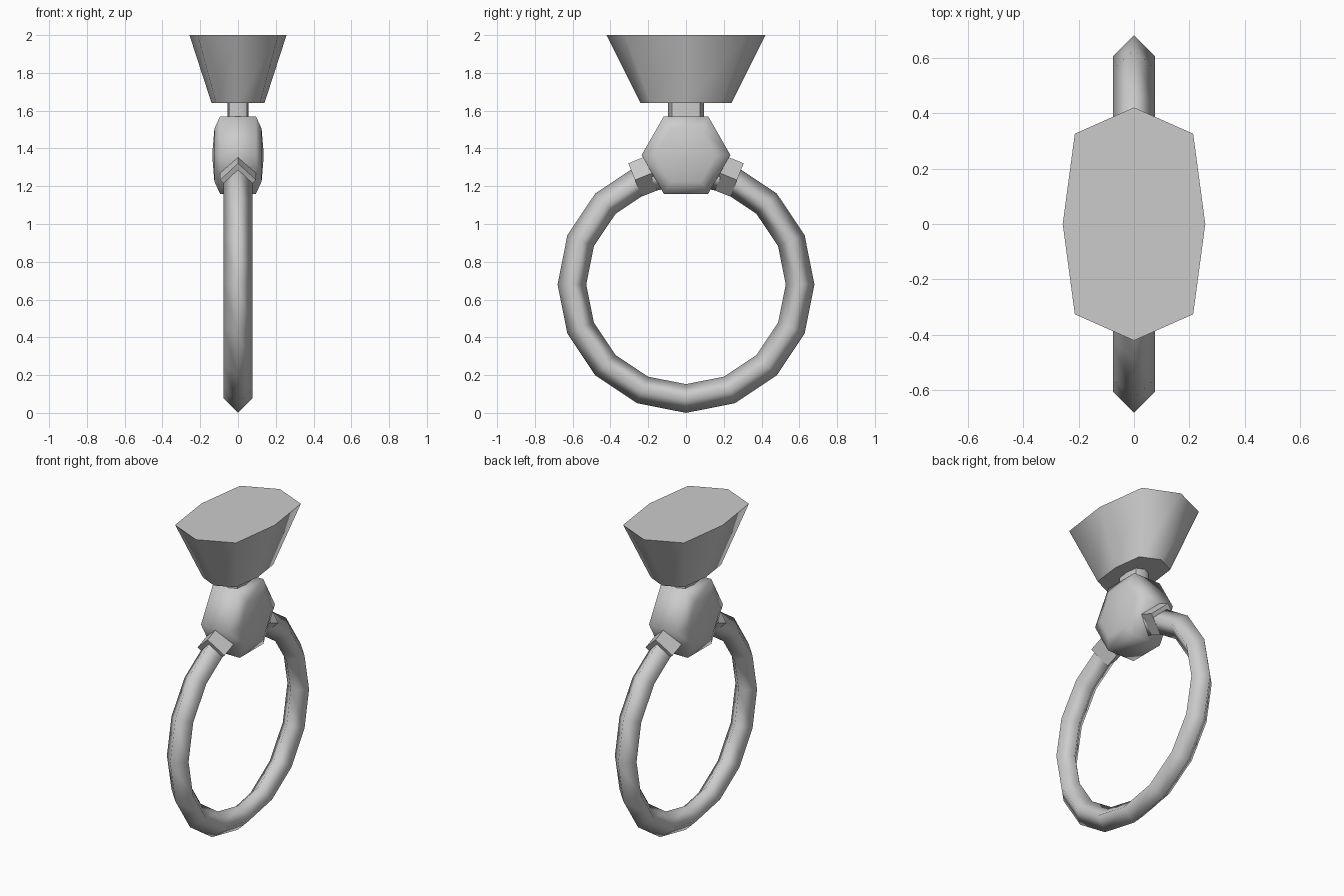
import bpy, bmesh, math
from mathutils import Vector

if "Cube" in bpy.data.objects:
    bpy.data.objects.remove(bpy.data.objects["Cube"])

metal = bpy.data.materials.new("plain_grey")
metal.diffuse_color = (0.6, 0.6, 0.6, 1)
metal.use_nodes = True
metal.node_tree.nodes["Principled BSDF"].inputs["Base Color"].default_value = metal.diffuse_color


def loft(name, rings, closed=False, angle=50):
    """Skin matching rings of points; cap the ends unless the loop is closed."""
    bm = bmesh.new()
    vs = [[bm.verts.new(p) for p in r] for r in rings]
    pairs = list(zip(vs, vs[1:]))
    if closed:
        pairs.append((vs[-1], vs[0]))
    else:
        bm.faces.new(vs[0])
        bm.faces.new(vs[-1])
    n = len(vs[0])
    for a, b in pairs:
        for i in range(n):
            j = (i + 1) % n
            bm.faces.new((a[i], a[j], b[j], b[i]))
    bmesh.ops.recalc_face_normals(bm, faces=bm.faces)
    me = bpy.data.meshes.new(name)
    bm.to_mesh(me)
    bm.free()
    me.materials.append(metal)
    ob = bpy.data.objects.new(name, me)
    bpy.context.collection.objects.link(ob)
    bpy.ops.object.select_all(action='DESELECT')
    ob.select_set(True)
    bpy.context.view_layer.objects.active = ob
    bpy.ops.object.shade_smooth_by_angle(angle=math.radians(angle))
    return ob


def diamond(centre, radial, r):
    """Four-sided cross-section across the band."""
    x = Vector((1, 0, 0))
    return [centre + radial * r, centre + x * r, centre - radial * r, centre - x * r]


# Band: 16 segments with a diamond section
R, r, hub = 0.604, 0.076, Vector((0, 0, 0.68))
rings = []
for i in range(16):
    a = i * math.tau / 16
    d = Vector((0, math.cos(a), math.sin(a)))
    rings.append(diamond(hub + d * R, d, r))
loft("band", rings, closed=True, angle=120)

# Cuffs where the band meets the head
for name, s in (("front_cuff", -1), ("back_cuff", 1)):
    a = math.radians(68)
    d = Vector((0, s * math.cos(a), math.sin(a)))
    t = Vector((0, -s * math.sin(a), math.cos(a)))
    c = Vector((0, s * 0.27, 1.233))
    loft(name, [diamond(c, d, 0.095), diamond(c + t * 0.14, d, 0.095)])

# Head: hexagonal drum with domed sides
def hexagon(x, k):
    return [(x, 0.235 * k * math.cos(i * math.pi / 3),
             1.365 + 0.237 * k * math.sin(i * math.pi / 3)) for i in range(6)]

loft("head", [hexagon(x, k) for x, k in
              ((-0.135, 0.1), (-0.125, 0.68), (-0.095, 1),
               (0.095, 1), (0.125, 0.68), (0.135, 0.1))], angle=80)


# Eight-sided outline shared by neck and stone
def octagon(z, sx, sy):
    pts = [(1, 0), (0.83, 0.775), (0, 1), (-0.83, 0.775),
           (-1, 0), (-0.83, -0.775), (0, -1), (0.83, -0.775)]
    return [(x * sx, y * sy, z) for x, y in pts]

loft("neck", [octagon(1.54, 0.056, 0.095), octagon(1.66, 0.056, 0.095)])
loft("stone", [octagon(1.64, 0.14, 0.24), octagon(2.0, 0.257, 0.42)], angle=55)
